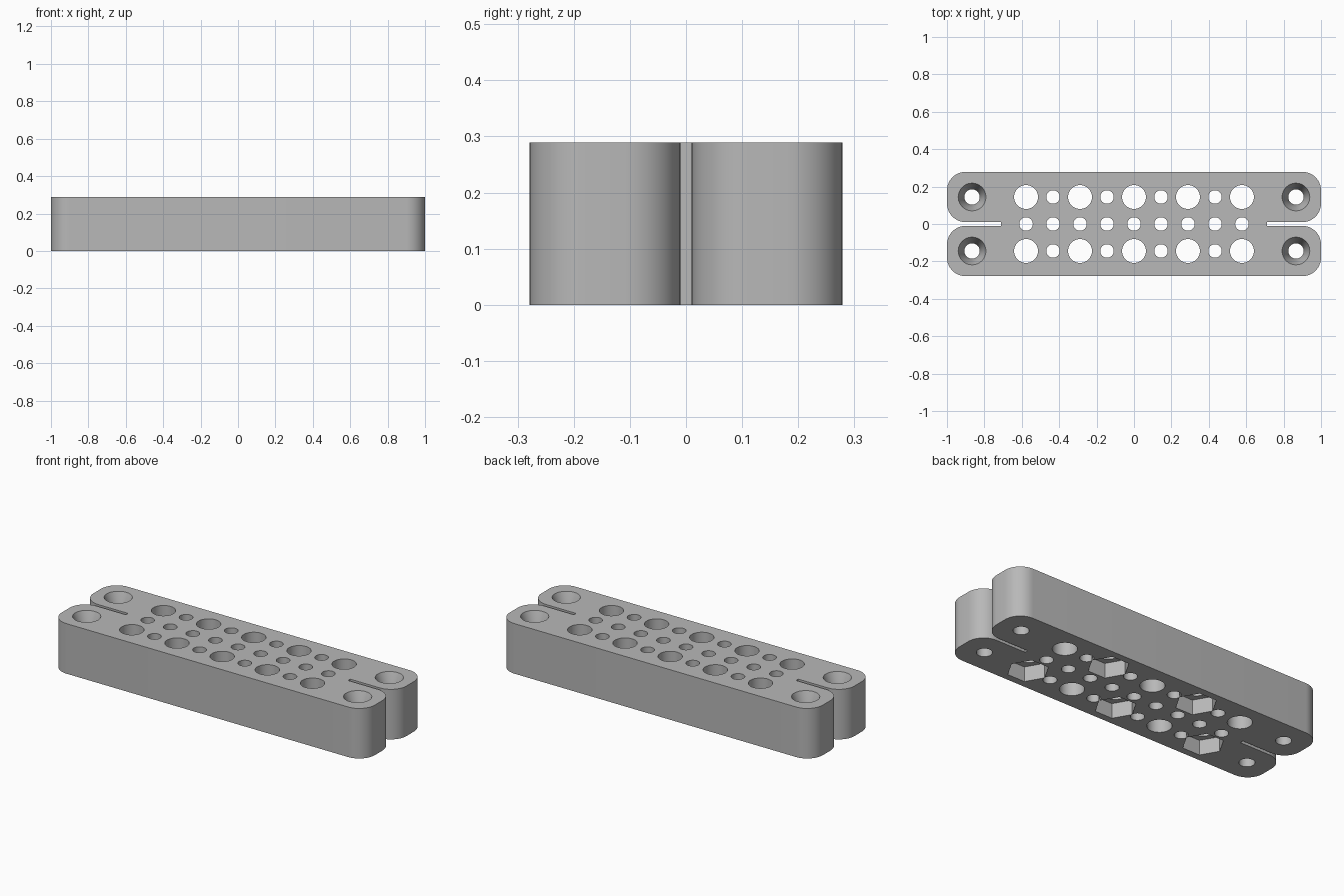
import bpy, bmesh
from math import sin, cos, pi, radians

if "Cube" in bpy.data.objects:
    bpy.data.objects.remove(bpy.data.objects["Cube"])

HEIGHT = 0.289
PITCH = 0.1443
HALF_Y = 0.279
SLOT = 0.01
CORNER = 0.1

grey = bpy.data.materials.new("mid_grey")
grey.use_nodes = True
grey.diffuse_color = (0.48, 0.48, 0.48, 1)
grey.node_tree.nodes["Principled BSDF"].inputs["Base Color"].default_value = (0.48, 0.48, 0.48, 1)


def make_object(name, bm):
    bmesh.ops.recalc_face_normals(bm, faces=bm.faces)
    mesh = bpy.data.meshes.new(name)
    bm.to_mesh(mesh)
    bm.free()
    mesh.materials.append(grey)
    obj = bpy.data.objects.new(name, mesh)
    bpy.context.collection.objects.link(obj)
    return obj


def add_turned(bm, x, y, profile, sides):
    """Closed solid of revolution from (radius, height) pairs."""
    rings = [[bm.verts.new((x + r * cos(2 * pi * i / sides), y + r * sin(2 * pi * i / sides), z))
              for i in range(sides)] for r, z in profile]
    for low, high in zip(rings, rings[1:]):
        for i in range(sides):
            j = (i + 1) % sides
            bm.faces.new((low[i], low[j], high[j], high[i]))
    bm.faces.new(rings[0])
    bm.faces.new(rings[-1])


def arc(cx, cy, start, steps=12):
    """Quarter turn, clockwise from the start angle."""
    angles = [radians(start - 90 * i / steps) for i in range(steps + 1)]
    return [(cx + CORNER * cos(a), cy + CORNER * sin(a)) for a in angles]


# Block outline: one rounded lobe, mirrored across the slot and then end to end
lobe = arc(1 - CORNER, HALF_Y - CORNER, 90) + arc(1 - CORNER, SLOT + CORNER, 0) + [(0.71, SLOT)]
end = lobe + [(x, -y) for x, y in reversed(lobe)]
outline = end + [(-x, y) for x, y in reversed(end)]

bm = bmesh.new()
base = bm.faces.new([bm.verts.new((x, y, 0)) for x, y in outline])
top = bmesh.ops.extrude_face_region(bm, geom=[base])["geom"]
bmesh.ops.translate(bm, vec=(0, 0, HEIGHT),
                    verts=[v for v in top if isinstance(v, bmesh.types.BMVert)])
block = make_object("perforated_block", bm)

# Through holes: three rows, large and small alternating in the outer rows
holes = bmesh.new()
pockets = bmesh.new()
for k in range(-4, 5):
    for row in (-1, 0, 1):
        large = row != 0 and k % 2 == 0
        radius = 0.064 if large else 0.036
        add_turned(holes, k * PITCH, row * PITCH, [(radius, -0.1), (radius, HEIGHT + 0.1)], 48)
        # Hexagonal nut pockets in the underside, staggered between the rows
        if large and (k // 2 % 2 == 0) == (row < 0):
            add_turned(pockets, k * PITCH, row * PITCH, [(0.109, -0.1), (0.109, 0.085)], 6)

# Countersunk screw holes near the four corners
screw_profile = [(0.041, -0.1), (0.041, HEIGHT - 0.1), (0.055, HEIGHT - 0.05),
                 (0.074, HEIGHT), (0.074, HEIGHT + 0.1)]
for sx in (-1, 1):
    for sy in (-1, 1):
        add_turned(holes, sx * 6 * PITCH, sy * PITCH, screw_profile, 48)

# Cut, then discard the cutters
bpy.context.view_layer.objects.active = block
for cutter in (make_object("hole_cutter", holes), make_object("pocket_cutter", pockets)):
    cutter.hide_render = True
    cut = block.modifiers.new(cutter.name, "BOOLEAN")
    cut.operation = "DIFFERENCE"
    cut.solver = "EXACT"
    cut.object = cutter
    bpy.ops.object.modifier_apply(modifier=cut.name)
    bpy.data.objects.remove(cutter)

bpy.ops.object.select_all(action="DESELECT")
block.select_set(True)
bpy.ops.object.shade_smooth_by_angle(angle=radians(30))
